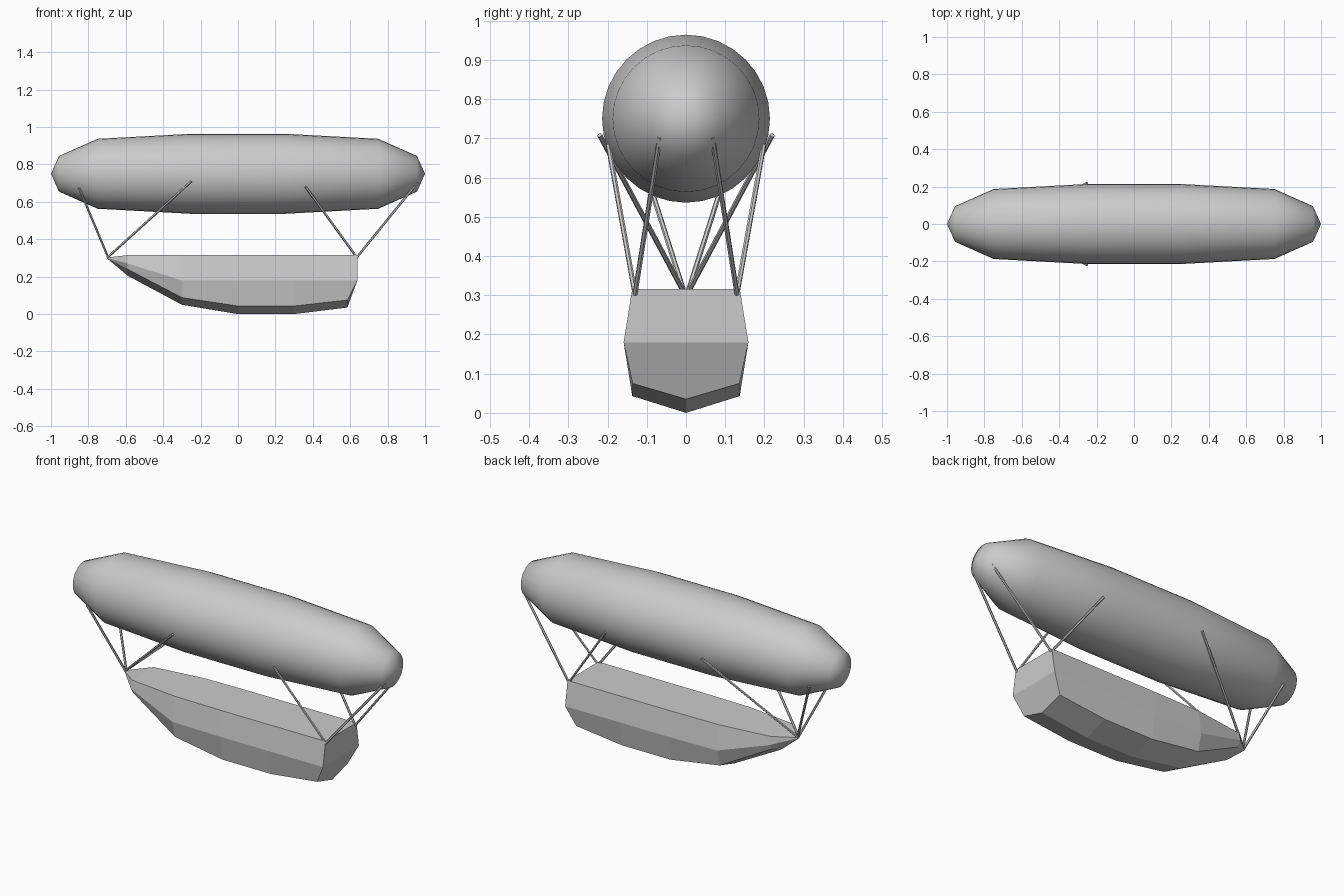
import bpy, bmesh, math
from mathutils import Vector

if "Cube" in bpy.data.objects:
    bpy.data.objects.remove(bpy.data.objects["Cube"])


def finish(name, bm, smooth=False):
    bmesh.ops.recalc_face_normals(bm, faces=bm.faces)
    for f in bm.faces:
        f.smooth = smooth
    me = bpy.data.meshes.new(name)
    bm.to_mesh(me)
    bm.free()
    ob = bpy.data.objects.new(name, me)
    bpy.context.collection.objects.link(ob)
    return ob


# Gas envelope: profile revolved about the x axis
half = [(0.25, 0.214), (0.75, 0.187), (0.957, 0.095), (1.0, 0.0)]
profile = [(-x, r) for x, r in reversed(half)] + half
bm = bmesh.new()
vs = [bm.verts.new((x, 0, 0.75 + r)) for x, r in profile]
es = [bm.edges.new(p) for p in zip(vs, vs[1:])]
bmesh.ops.spin(bm, geom=vs + es, cent=(0, 0, 0.75), axis=(1, 0, 0),
               angle=2 * math.pi, steps=32)
bmesh.ops.remove_doubles(bm, verts=bm.verts, dist=0.0005)
finish("envelope", bm, smooth=True)

# Hull: lofted stations, each (x, half width, z) for deck, side, chine, keel
stations = [
    [(-0.59, 0.095, 0.315), (-0.59, 0.105, 0.27), (-0.59, 0.085, 0.24), (-0.59, 0, 0.205)],
    [(-0.30, 0.132, 0.316), (-0.30, 0.152, 0.18), (-0.30, 0.130, 0.088), (-0.30, 0, 0.05)],
    [(0.00, 0.137, 0.316), (0.00, 0.159, 0.18), (0.00, 0.137, 0.043), (0.00, 0, 0.0)],
    [(0.30, 0.137, 0.316), (0.30, 0.159, 0.18), (0.30, 0.137, 0.043), (0.30, 0, 0.0)],
    [(0.638, 0.137, 0.316), (0.638, 0.159, 0.18), (0.585, 0.136, 0.075), (0.585, 0, 0.035)],
]
bm = bmesh.new()
rings = []
for st in stations:
    pts = st + [(x, -w, z) for x, w, z in reversed(st[:3])]
    rings.append([bm.verts.new(p) for p in pts])
n = len(rings[0])
for a, b in zip(rings, rings[1:]):
    for i in range(n):
        j = (i + 1) % n
        bm.faces.new((a[i], a[j], b[j], b[i]))
bow = bm.verts.new((-0.705, 0, 0.302))
for i in range(n):
    bm.faces.new((bow, rings[0][i], rings[0][(i + 1) % n]))
# Stern: upright upper panel and raked lower panel
s = rings[-1]
bm.faces.new((s[0], s[1], s[5], s[6]))
bm.faces.new((s[1], s[2], s[3], s[4], s[5]))
finish("hull", bm)


# Suspension struts, mirrored on both sides
def strut(name, a, b, r=0.0065):
    a, b = Vector(a), Vector(b)
    d = b - a
    bpy.ops.mesh.primitive_cylinder_add(vertices=6, radius=r, depth=d.length,
                                        location=(a + b) / 2)
    ob = bpy.context.object
    ob.rotation_euler = d.to_track_quat('Z', 'Y').to_euler()
    ob.name = name


for side, label in ((-1, "front"), (1, "back")):
    bow_pt, stern_pt = (-0.695, side * 0.004, 0.305), (0.635, side * 0.13, 0.303)
    strut(f"bow_outer_strut_{label}", bow_pt, (-0.85, side * 0.122, 0.675))
    strut(f"bow_inner_strut_{label}", bow_pt, (-0.25, side * 0.220, 0.708))
    strut(f"stern_inner_strut_{label}", stern_pt, (0.36, side * 0.198, 0.682))
    strut(f"stern_outer_strut_{label}", stern_pt, (0.96, side * 0.067, 0.703))
